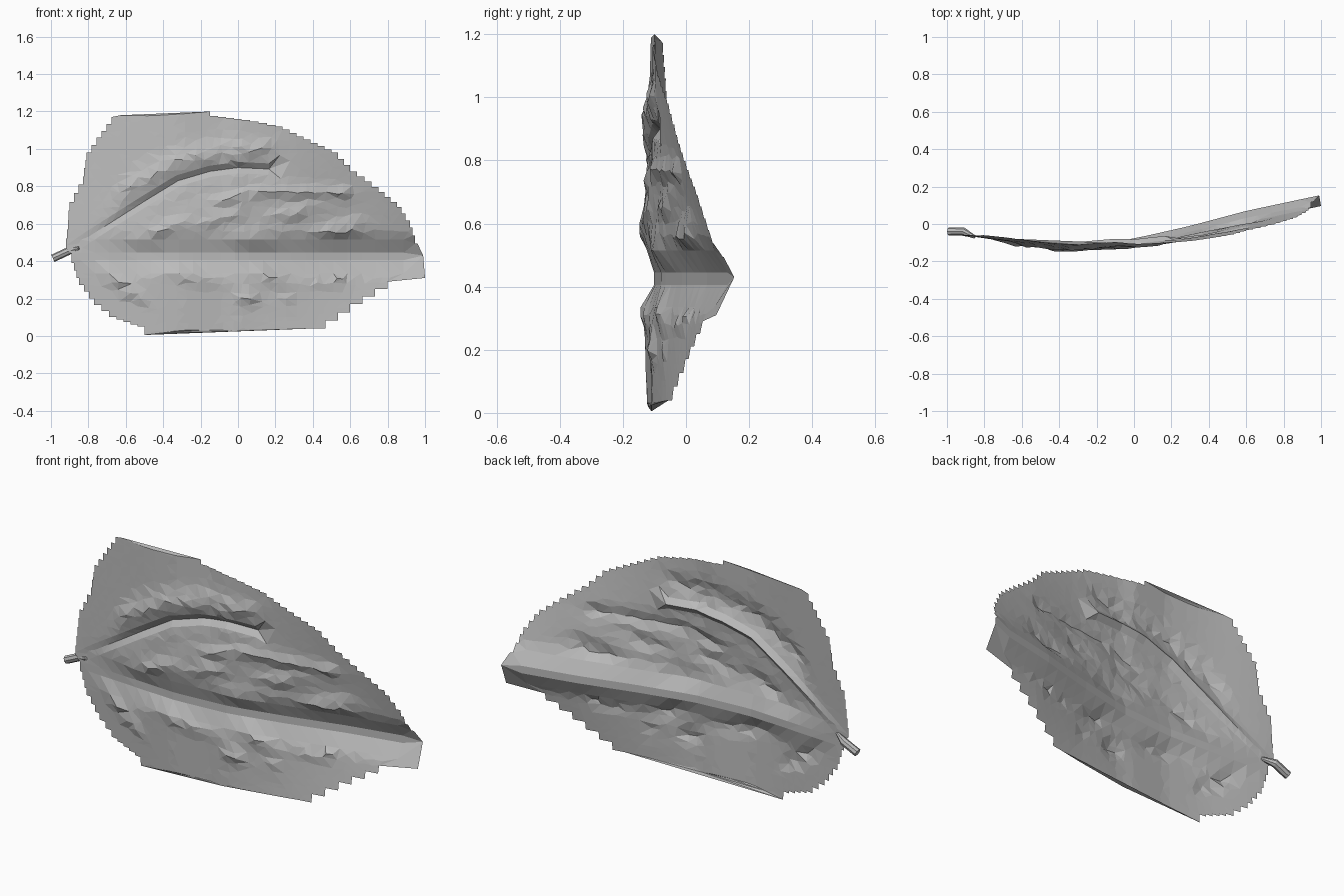
import bpy
import bmesh
import math
import random
from mathutils import Vector
from mathutils.geometry import delaunay_2d_cdt, intersect_point_line

random.seed(4)
cube = bpy.data.objects.get("Cube")
if cube:
    bpy.data.objects.remove(cube, do_unlink=True)

# One plain grey for the whole leaf
grey = bpy.data.materials.new("leaf grey")
grey.use_nodes = True
grey.diffuse_color = (0.5, 0.5, 0.5, 1)
grey.node_tree.nodes["Principled BSDF"].inputs["Base Color"].default_value = grey.diffuse_color

MIDRIB_Z = 0.425


def serrate(points, step=0.045):
    """Turn a polyline into small outward stair teeth."""
    out = []
    for start, end in zip(points, points[1:]):
        p, q = Vector(start), Vector(end)
        count = max(1, round((q - p).length / step))
        for i in range(count):
            a, b = p.lerp(q, i / count), p.lerp(q, (i + 1) / count)
            falling = (b.x - a.x) * (b.y - a.y) < 0
            corner = Vector((b.x, a.y)) if falling else Vector((a.x, b.y))
            out += [a, corner]
    return out


def interpolate(points, x):
    """Linear lookup in a short profile."""
    for (ax, ay), (bx, by) in zip(points, points[1:]):
        if x <= bx:
            return ay + (by - ay) * (x - ax) / (bx - ax)
    return points[-1][1]


def smooth(t):
    t = min(1, max(0, t))
    return t * t * (3 - 2 * t)


# Outline in x and z, clockwise from the stem: toothed and plain stretches
left_edge = [(-.92, .47), (-.9, .67), (-.83, .81), (-.81, .94), (-.73, 1.06), (-.65, 1.17)]
right_edge = [(-.15, 1.175), (.02, 1.155), (.2, 1.12), (.35, 1.05), (.5, .98), (.6, .88),
              (.75, .77), (.85, .69), (.92, .58), (.96, .45)]
tip_edge = [(.99, .43), (1, .31), (.8, .29)]
under_edge = [(.8, .29), (.6, .17), (.4, .04)]
lower_edge = [(-.5, .05), (-.65, .1), (-.77, .2), (-.85, .31), (-.89, .43)]
outline = serrate(left_edge) + [Vector((-.63, 1.18)), Vector((-.15, 1.2))]
outline += serrate(right_edge) + [Vector(p) for p in tip_edge]
outline += serrate(under_edge, 0.08)[1:] + [Vector((.4, .04)), Vector((-.5, .005))]
outline += serrate(lower_edge) + [Vector((-.89, .44))]

# Depth of the midrib along the leaf, and the curved side vein
midrib = [(-1, -.06), (-.6, -.085), (-.3, -.102), (0, -.078), (.3, -.01), (.6, .07), (1, .155)]
vein = [Vector(p) for p in [(-.9, .46), (-.8, .53), (-.5, .72), (-.32, .83),
                            (-.15, .88), (0, .9), (.22, .89)]]

# Swellings: centre x, centre z, length, width, angle, height towards the front
bumps = [
    (.55, .57, .12, .035, .1, .03), (.1, .53, .12, .03, .1, .02),
    (.3, .66, .14, .03, .2, .02), (-.1, .63, .16, .03, .3, .02),
    (0, .74, .18, .03, .2, .025), (.35, .77, .2, .03, 0, .02),
    (-.4, .57, .18, .03, .4, .02), (.55, .76, .04, .02, -.6, .02),
    (.05, .2, .05, .03, 0, .025), (.23, .18, .04, .02, .4, .02),
    (.15, .32, .1, .03, -.3, .02), (-.3, .33, .16, .03, -.2, .02),
    (-.65, .3, .1, .03, -.5, .02), (-.55, .22, .07, .02, -.6, .015),
    (.5, .3, .1, .02, .2, .015),
]
# Row of slanting puckers above the side vein
for i in range(7):
    x = -.58 + i * .11
    bumps.append((x, interpolate(vein, x) + .13 - i * .008, .1, .025, .9 - i * .08, .025))


def vein_distance(point):
    best = 1
    for a, b in zip(vein, vein[1:]):
        _, t = intersect_point_line(point, a, b)
        best = min(best, (point - a.lerp(b, min(1, max(0, t)))).length)
    return best


def depth(point):
    """Front-to-back position of the blade at a point of the outline plane."""
    x, z = point
    away = max(0, abs(z - MIDRIB_Z) - .02)
    near_stem = smooth((x + .95) / .55)
    y = interpolate(midrib, x)
    y -= .036 * near_stem * smooth(away / .11)
    y -= max(-.035, .27 * x - .01) * away
    y += .028 * near_stem * math.exp(-(vein_distance(point) / .022) ** 2)
    for bx, bz, length, width, angle, height in bumps:
        c, s = math.cos(angle), math.sin(angle)
        u = ((x - bx) * c + (z - bz) * s) / length
        v = ((z - bz) * c - (x - bx) * s) / width
        y -= height * math.exp(-u * u - v * v)
    return y


# Points inside the blade: crisp rows along both ribs, scattered elsewhere
points = list(outline)
ring = [(i, (i + 1) % len(outline)) for i in range(len(outline))]
for offset in (-.09, -.02, .02, .09):
    points += [Vector((-.84 + i * .075, MIDRIB_Z + offset)) for i in range(24)]
for a, b in zip(vein, vein[1:]):
    count = max(1, round((b - a).length / .05))
    side = (b - a).orthogonal().normalized() * .03
    for i in range(count):
        p = a.lerp(b, i / count)
        points += [p, p + side, p - side]
for col in range(38):
    for row in range(29):
        p = Vector((-.93 + col * .05, .03 + row * .041))
        p += Vector((random.uniform(-.016, .016), random.uniform(-.013, .013)))
        if abs(p.y - MIDRIB_Z) > .11 and vein_distance(p) > .045:
            points.append(p)

# Leaf blade
flat, _, faces, *_ = delaunay_2d_cdt(points, ring, [], 1, 1e-5)
bm = bmesh.new()
verts = [bm.verts.new((p.x, depth(p), p.y)) for p in flat]
for face in faces:
    bm.faces.new([verts[i] for i in face])
bmesh.ops.delete(bm, geom=[v for v in bm.verts if not v.link_faces], context='VERTS')
mesh = bpy.data.meshes.new("leaf_blade")
bm.to_mesh(mesh)
bm.free()
mesh.materials.append(grey)
blade = bpy.data.objects.new("leaf_blade", mesh)
bpy.context.collection.objects.link(blade)

# Stem: a short tapering bent tube
curve = bpy.data.curves.new("stem", 'CURVE')
curve.dimensions = '3D'
curve.bevel_depth = .021
curve.bevel_resolution = 2
curve.use_fill_caps = True
spline = curve.splines.new('POLY')
spline.points.add(2)
path = [(-.99, -.04, .415, 1), (-.91, -.04, .452, 1), (-.85, -.07, .47, .4)]
for point, (x, y, z, radius) in zip(spline.points, path):
    point.co = (x, y, z, 1)
    point.radius = radius
spline.use_smooth = False
curve.materials.append(grey)
stem = bpy.data.objects.new("stem", curve)
bpy.context.collection.objects.link(stem)
